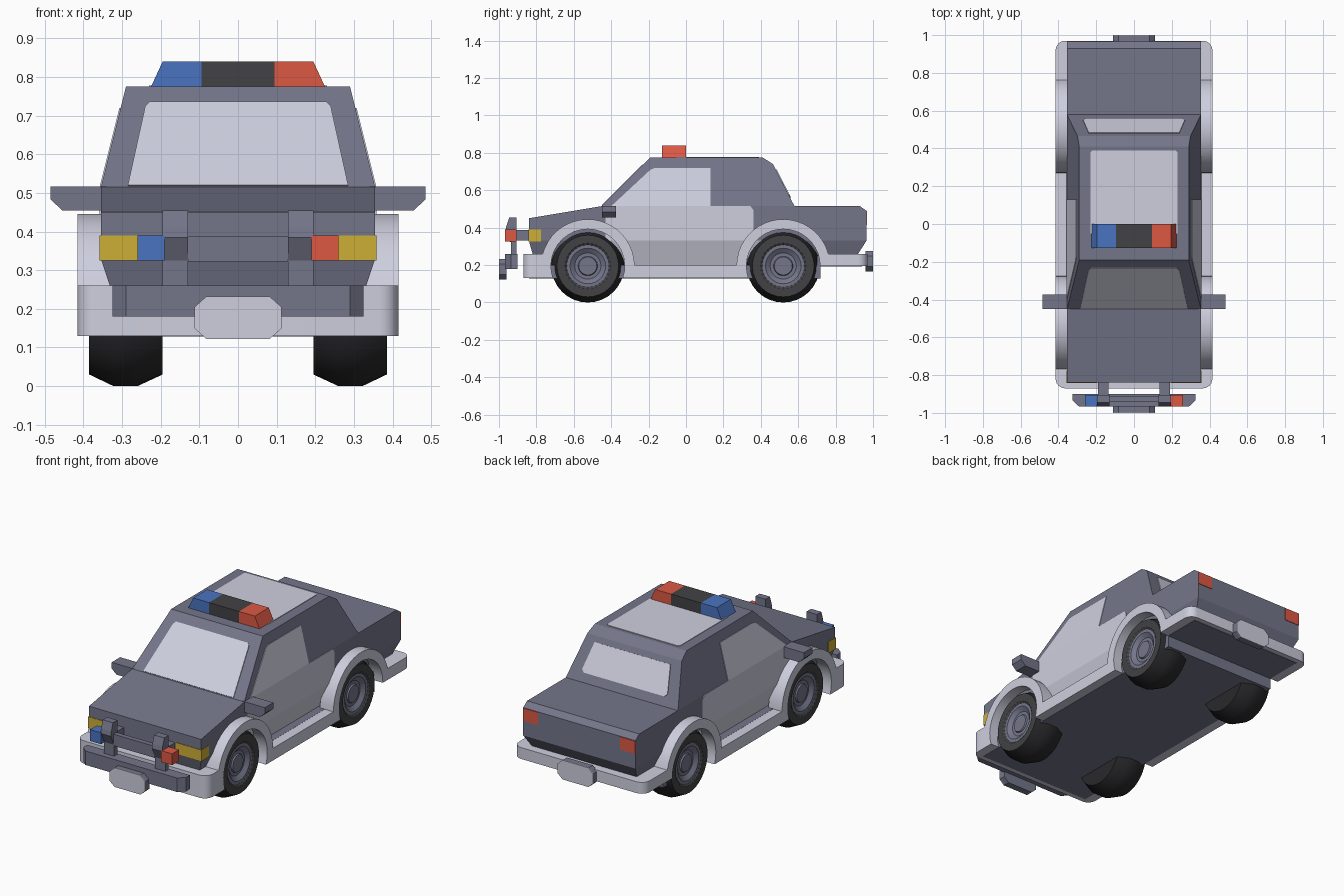
import bpy, bmesh, math
from mathutils import Vector

if "Cube" in bpy.data.objects:
    bpy.data.objects.remove(bpy.data.objects["Cube"])


def material(name, rgb):
    m = bpy.data.materials.new(name)
    lin = [((c / 255 + 0.055) / 1.055) ** 2.4 for c in rgb]
    m.diffuse_color = (*lin, 1)
    m.use_nodes = True
    m.node_tree.nodes["Principled BSDF"].inputs["Base Color"].default_value = m.diffuse_color
    return m


BODY = material("slate body", (116, 118, 138))
LIGHT = material("pale panel", (206, 207, 222))
RED = material("red lamp", (220, 88, 68))
BLUE = material("blue lamp", (74, 116, 192))
YELLOW = material("yellow lamp", (206, 175, 55))
DARK = material("dark grey", (66, 66, 69))
BLACK = material("tyre black", (41, 41, 44))


def finish(name, bm, mats, smooth=False):
    bmesh.ops.recalc_face_normals(bm, faces=bm.faces)
    me = bpy.data.meshes.new(name)
    bm.to_mesh(me)
    bm.free()
    for m in mats:
        me.materials.append(m)
    ob = bpy.data.objects.new(name, me)
    bpy.context.collection.objects.link(ob)
    if smooth:
        bpy.ops.object.select_all(action='DESELECT')
        ob.select_set(True)
        bpy.context.view_layer.objects.active = ob
        bpy.ops.object.shade_smooth_by_angle(angle=math.radians(28))
    return ob


def loft(name, ring_a, ring_b, mat, smooth=False):
    """Closed solid between two matching rings of points."""
    bm = bmesh.new()
    a = [bm.verts.new(p) for p in ring_a]
    b = [bm.verts.new(p) for p in ring_b]
    bm.faces.new(a)
    bm.faces.new(b[::-1])
    n = len(a)
    for i in range(n):
        j = (i + 1) % n
        bm.faces.new((a[i], b[i], b[j], a[j]))
    return finish(name, bm, [mat], smooth)


def slab(name, ring, vec, mat, smooth=False):
    v = Vector(vec)
    return loft(name, ring, [Vector(p) + v for p in ring], mat, smooth)


def side_slab(name, yz, x0, x1, mat, side, smooth=False):
    return slab(name, [(side * x0, y, z) for y, z in yz], (side * (x1 - x0), 0, 0), mat, smooth)


def box(name, x, y, z, mat):
    ring = [(x[0], y[0], z[0]), (x[1], y[0], z[0]), (x[1], y[1], z[0]), (x[0], y[1], z[0])]
    return slab(name, ring, (0, 0, z[1] - z[0]), mat)


def half_width(z):
    """Half width of the shell at height z."""
    if z < 0.33:
        return 0.355 - (0.33 - z) / 3
    return 0.355 - max(0, z - 0.515) * 0.25


def shell(name, yz, mat):
    return loft(name, [(half_width(z), y, z) for y, z in yz],
                [(-half_width(z), y, z) for y, z in yz], mat)


def arc(cy, cz, r, a0, a1, n):
    return [(cy + r * math.cos(math.radians(a0 + (a1 - a0) * i / n)),
             cz + r * math.sin(math.radians(a0 + (a1 - a0) * i / n))) for i in range(n + 1)]


# Main shell: sill, body and cabin
shell("lower_body", [(-0.84, 0.33), (-0.82, 0.26), (-0.80, 0.19), (0.88, 0.198), (0.92, 0.26), (0.965, 0.33)], BODY)
shell("body", [(-0.84, 0.33), (-0.84, 0.45), (-0.45, 0.515), (0.93, 0.515), (0.965, 0.49), (0.965, 0.33)], BODY)
shell("cabin", [(-0.45, 0.515), (-0.19, 0.775), (0.41, 0.775), (0.465, 0.74), (0.58, 0.515)], BODY)

# Floor
box("floor", (-0.36, 0.36), (-0.84, 0.72), (0.128, 0.20), BODY)
box("rear_floor", (-0.36, 0.36), (0.70, 0.94), (0.193, 0.25), BODY)


# Bumpers with rounded corners
def bumper(name, y_in, y_out, z0, z1):
    s = 1 if y_out > 0 else -1
    r = 0.05
    right = [(x, s * y) for x, y in arc(0.415 - r, abs(y_out) - r, r, 0, 90, 6)]
    pts = [(0.415, y_in)] + right + [(-x, y) for x, y in right[::-1]] + [(-0.415, y_in)]
    slab(name, [(x, y, z0) for x, y in pts], (0, 0, z1 - z0), LIGHT, True)


bumper("front_bumper", -0.78, -0.87, 0.13, 0.26)
bumper("rear_bumper", 0.78, 0.97, 0.195, 0.26)

# Windscreen, rear window and roof panel as thin plates
scr = [(-0.285, 0.518), (0.285, 0.518), (0.24, 0.722), (0.228, 0.734), (-0.228, 0.734), (-0.24, 0.722)]
slab("windscreen", [(x, z - 0.965, z) for x, z in scr], (0, -0.003, 0.003), LIGHT)
rear = [(-0.255, 0.56), (-0.27, 0.575), (-0.24, 0.71), (0.24, 0.71), (0.27, 0.575), (0.255, 0.56)]
slab("rear_window", [(x, 0.465 + (0.74 - z) * 0.511, z) for x, z in rear], (0, 0.004, 0.002), LIGHT)
roof = [(-0.23, -0.05), (0.23, -0.05), (0.23, 0.38), (0.22, 0.39), (-0.22, 0.39), (-0.23, 0.38)]
slab("roof_panel", [(x, y, 0.775) for x, y in roof], (0, 0, 0.003), LIGHT)

# Skirt outline with both wheel arches
WZ, FY, RY = 0.195, -0.525, 0.52
skirt = ([(-0.78, 0.13), (-0.78, 0.26)] + arc(FY, WZ, 0.25, 165, 1, 20)
         + arc(RY, WZ, 0.25, 179, 15, 20) + [(0.78, 0.26), (0.78, 0.195)]
         + arc(RY, WZ, 0.197, 0, 199.3, 20) + arc(FY, WZ, 0.197, -19.3, 199.3, 20))

door_parts = {
    "door_sill": [(-0.45, 0.20), (0.45, 0.20), (0.45, 0.33), (-0.45, 0.33)],
    "door": [(-0.43, 0.33), (0.36, 0.33), (0.36, 0.495), (0.345, 0.515), (-0.43, 0.515)],
    "side_window": [(-0.40, 0.515), (0.13, 0.515), (0.13, 0.72), (-0.165, 0.72), (-0.19, 0.71)],
}

# Wheel profile (x, radius) and material of each band
WHEEL = [(0.195, 0.0), (0.195, 0.165), (0.26, 0.195), (0.322, 0.195), (0.385, 0.165), (0.385, 0.122),
         (0.378, 0.112), (0.378, 0.095), (0.36, 0.07), (0.36, 0.052), (0.368, 0.048), (0.368, 0.0)]
BANDS = [0, 0, 0, 0, 1, 1, 2, 2, 2, 2, 2]


def wheel(name, side, cy, n=32):
    bm = bmesh.new()
    rings = []
    for x, r in WHEEL:
        if r == 0:
            rings.append([bm.verts.new((side * x, cy, WZ))] * n)
        else:
            rings.append([bm.verts.new((side * x, cy + r * math.cos(t), WZ + r * math.sin(t)))
                          for t in (2 * math.pi * i / n for i in range(n))])
    for k, band in enumerate(BANDS):
        a, b = rings[k], rings[k + 1]
        for i in range(n):
            j = (i + 1) % n
            quad = list(dict.fromkeys((a[i], a[j], b[j], b[i])))
            bm.faces.new(quad).material_index = band
    finish(name, bm, [BLACK, DARK, BODY], True)


bar_post = [(-0.905, 0.18), (-0.935, 0.18), (-0.935, 0.325), (-0.965, 0.385),
            (-0.96, 0.41), (-0.945, 0.455), (-0.905, 0.455)]

for s, tag, lamp in ((1, "right", RED), (-1, "left", BLUE)):
    # Skirt, doors and side windows
    side_slab(tag + "_skirt", skirt, 0.33, 0.415, LIGHT, s, True)
    for part, yz in door_parts.items():
        slab(f"{tag}_{part}", [(s * half_width(z), y, z) for y, z in yz], (s * 0.003, 0, 0), LIGHT)
    # Wheels
    wheel(tag + "_front_wheel", s, FY)
    wheel(tag + "_rear_wheel", s, RY)
    # Mirror
    mir = [(0.34, 0.455), (0.455, 0.455), (0.485, 0.483), (0.485, 0.517), (0.34, 0.517)]
    slab(tag + "_mirror", [(s * x, -0.45, z) for x, z in mir], (0, 0.077, 0), BODY)
    # Head and tail lamps
    box(tag + "_headlamp", (s * 0.195, s * 0.358), (-0.843, -0.775), (0.325, 0.39), YELLOW)
    box(tag + "_tail_lamp", (s * 0.26, s * 0.355), (0.96, 0.968), (0.415, 0.488), RED)
    # Bull bar posts, struts and lamps
    side_slab(tag + "_bar_post", bar_post, 0.13, 0.195, BODY, s)
    box(tag + "_bar_strut", (s * 0.135, s * 0.19), (-0.91, -0.83), (0.33, 0.387), BODY)
    box(tag + "_bar_lamp", (s * 0.19, s * 0.26), (-0.967, -0.905), (0.325, 0.39), lamp)
    # Roof beacon
    bcn = [(0.095, 0.775), (0.225, 0.775), (0.195, 0.84), (0.095, 0.84)]
    slab(tag + "_beacon", [(s * x, -0.127, z) for x, z in bcn], (0, 0.127, 0), lamp)

box("beacon_centre", (-0.095, 0.095), (-0.127, 0), (0.775, 0.84), DARK)

# Bull bar cross pieces
low = [(-0.325, -0.90), (-0.325, -0.935), (-0.29, -0.967), (0.29, -0.967), (0.325, -0.935), (0.325, -0.90)]
slab("bar_lower", [(x, y, 0.18) for x, y in low], (0, 0, 0.08), BODY)
box("bar_cross", (-0.13, 0.13), (-0.94, -0.912), (0.322, 0.388), BODY)

# Number plates: block with a pale face
for name, y0, s, zc in (("front_plate", -0.96, -1, 0.177), ("rear_plate", 0.96, 1, 0.22)):
    octo = [(x * a, zc + z * b) for x, z, a, b in (
        (-1, -1, 0.112, 0.028), (-1, -1, 0.082, 0.055), (1, -1, 0.082, 0.055), (1, -1, 0.112, 0.028),
        (1, 1, 0.112, 0.028), (1, 1, 0.082, 0.055), (-1, 1, 0.082, 0.055), (-1, 1, 0.112, 0.028))]
    slab(name + "_block", [(x, y0, z) for x, z in octo], (0, s * 0.036, 0), BODY)
    slab(name + "_face", [(x, y0 + s * 0.036, z) for x, z in octo], (0, s * 0.004, 0), LIGHT)
